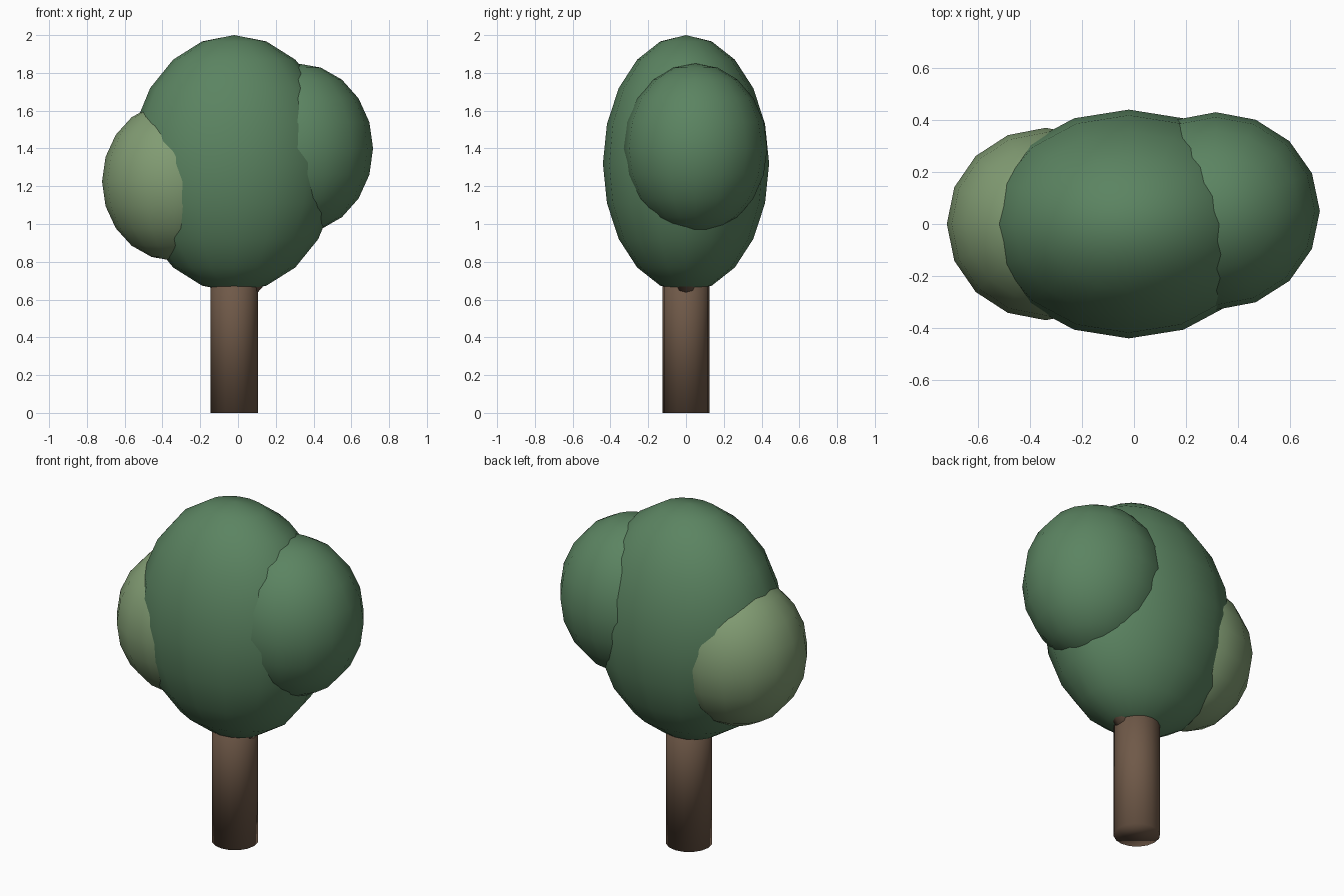
import bpy
from mathutils import Vector

if "Cube" in bpy.data.objects:
    bpy.data.objects.remove(bpy.data.objects["Cube"])


def material(name, rgb):
    m = bpy.data.materials.new(name)
    m.diffuse_color = (*rgb, 1)
    m.use_nodes = True
    m.node_tree.nodes["Principled BSDF"].inputs["Base Color"].default_value = m.diffuse_color
    return m


bark = material("bark", (0.16, 0.10, 0.065))
dark_leaf = material("dark_leaf", (0.105, 0.23, 0.12))
light_leaf = material("light_leaf", (0.22, 0.33, 0.17))


def finish(name, mat):
    ob = bpy.context.object
    ob.name = name
    ob.data.materials.append(mat)
    bpy.ops.object.shade_smooth()
    return ob


def foliage(name, centre, radii, mat):
    bpy.ops.mesh.primitive_uv_sphere_add(segments=16, ring_count=10, radius=1, location=centre)
    finish(name, mat).scale = radii


def limb(name, start, end, radius, sides):
    a, b = Vector(start), Vector(end)
    bpy.ops.mesh.primitive_cylinder_add(vertices=sides, radius=radius, depth=(b - a).length,
                                        location=(a + b) / 2)
    ob = finish(name, bark)
    ob.rotation_euler = (b - a).to_track_quat('Z', 'Y').to_euler()


# Trunk, and a side branch that mostly hides in the crown
limb("trunk", (-0.02, 0, 0), (-0.02, 0, 0.90), 0.125, 16)
limb("branch", (0.0, 0, 0.61), (0.30, 0, 0.95), 0.06, 10)

# Foliage clumps
foliage("main_crown", (-0.02, 0, 1.32), (0.55, 0.44, 0.68), dark_leaf)
foliage("right_crown", (0.315, 0.05, 1.40), (0.40, 0.38, 0.45), dark_leaf)
foliage("left_crown", (-0.34, 0, 1.225), (0.38, 0.37, 0.42), light_leaf)
